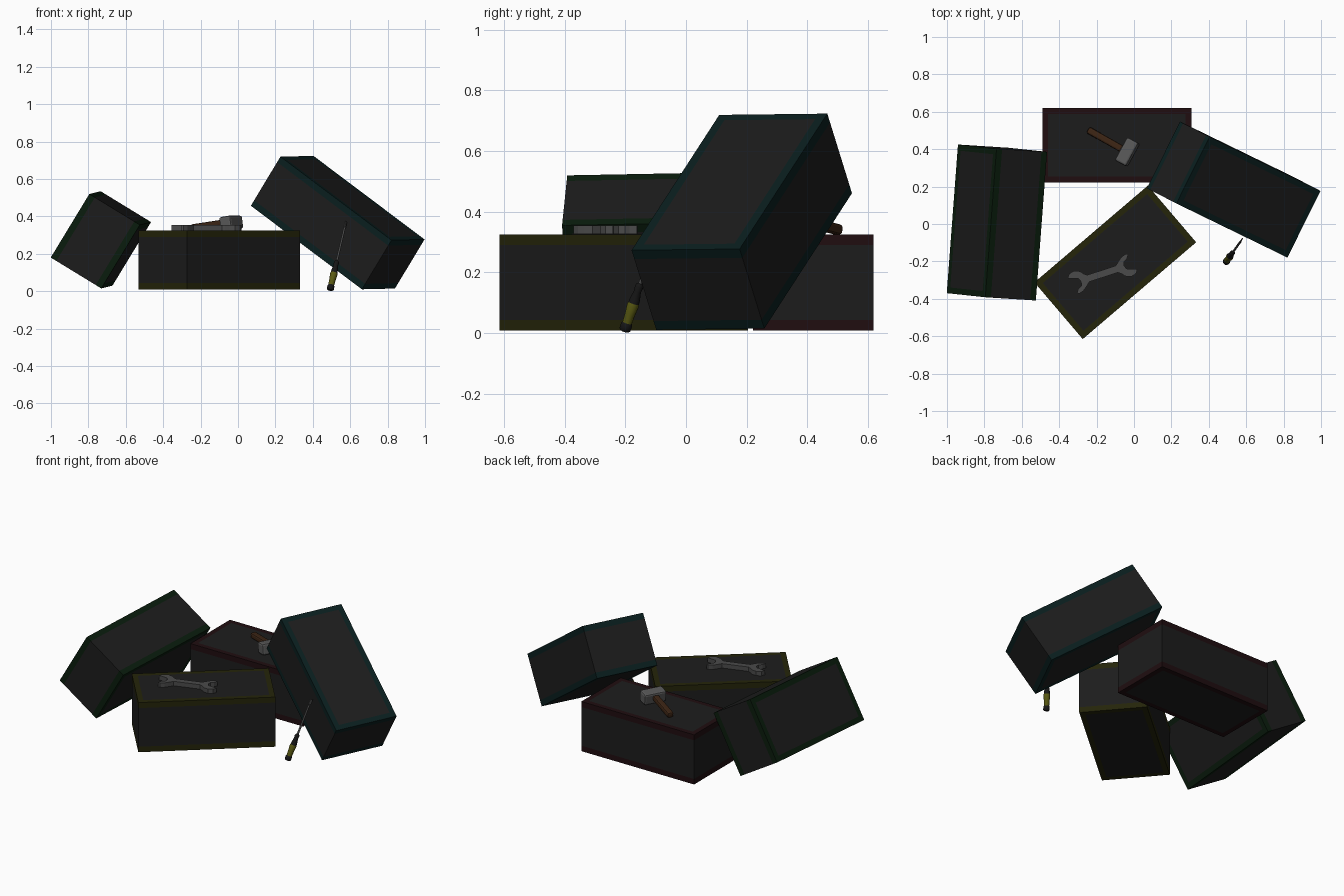
import bpy, bmesh, math
from mathutils import Vector, Matrix

if "Cube" in bpy.data.objects:
    bpy.data.objects.remove(bpy.data.objects["Cube"])


def material(name, r, g, b):
    m = bpy.data.materials.new(name)
    m.diffuse_color = (r, g, b, 1)
    m.use_nodes = True
    m.node_tree.nodes["Principled BSDF"].inputs["Base Color"].default_value = m.diffuse_color
    return m


BODY = material("dark_body", 0.012, 0.012, 0.012)
BLACK = material("black_grip", 0.008, 0.008, 0.008)
YELLOW = material("yellow", 0.018, 0.018, 0.003)
RED = material("red", 0.014, 0.004, 0.005)
GREEN = material("green", 0.003, 0.012, 0.004)
TEAL = material("teal", 0.003, 0.014, 0.014)
BRIGHT = material("bright_yellow", 0.10, 0.10, 0.006)
STEEL = material("steel", 0.07, 0.07, 0.07)
HEAD = material("head_metal", 0.10, 0.10, 0.10)
WOOD = material("wood", 0.045, 0.018, 0.007)


def finish(name, bm, mats, matrix):
    bmesh.ops.recalc_face_normals(bm, faces=bm.faces)
    me = bpy.data.meshes.new(name)
    bm.to_mesh(me)
    bm.free()
    for m in mats:
        me.materials.append(m)
    ob = bpy.data.objects.new(name, me)
    bpy.context.collection.objects.link(ob)
    ob.matrix_world = matrix
    return ob


def frame(center, along, up):
    """Matrix with local x along the length and local z near up."""
    x = Vector(along).normalized()
    y = Vector(up).cross(x).normalized()
    z = x.cross(y)
    rot = Matrix((x, y, z)).transposed().to_4x4()
    return Matrix.Translation(center) @ rot


SIZE = (0.797, 0.398, 0.317)
BAND, BORDER = 0.035, 0.045


# Crate with coloured bands and borders at both ends
def crate(name, trim, center, along, up):
    bm = bmesh.new()
    bmesh.ops.create_cube(bm, size=1)
    bmesh.ops.scale(bm, vec=SIZE, verts=bm.verts)
    cut = SIZE[2] / 2 - BAND
    for s in (1, -1):
        bmesh.ops.bisect_plane(bm, geom=bm.verts[:] + bm.edges[:] + bm.faces[:],
                               plane_co=(0, 0, s * cut), plane_no=(0, 0, 1))
    caps = [f for f in bm.faces if abs(f.normal.z) > 0.9]
    for f in bm.faces:
        if abs(f.calc_center_median().z) > cut:
            f.material_index = 1
    bmesh.ops.inset_individual(bm, faces=caps, thickness=BORDER)
    for f in caps:
        f.material_index = 0
    return finish(name, bm, [BODY, trim], frame(center, along, up))


crate("red_crate", RED, (-0.092, 0.42, 0.167), (1, 0, 0), (0, 0, 1))
crate("yellow_crate", YELLOW, (-0.1, -0.205, 0.167), (0.60, 0.512, 0), (0, 0, 1))
crate("green_crate", GREEN, (-0.733, 0.008, 0.275), (0.06, 0.795, 0.015), (0.27, -0.017, -0.165))
crate("teal_crate", TEAL, (0.533, 0.184, 0.367), (0.585, -0.285, -0.44), (0.155, -0.08, 0.265))


# Wrench: half outline, repeated by a half turn
half = [(-0.08, 0.019), (0.08, 0.019), (0.105, 0.04), (0.125, 0.055), (0.15, 0.062), (0.163, 0.056),
        (0.148, 0.036), (0.128, 0.026), (0.122, 0.006), (0.13, -0.014), (0.15, -0.022),
        (0.185, -0.034), (0.17, -0.055), (0.14, -0.062), (0.112, -0.05), (0.095, -0.03)]
outline = half + [(-x, -y) for x, y in half]
bm = bmesh.new()
face = bm.faces.new([bm.verts.new((x, y, 0)) for x, y in outline])
ext = bmesh.ops.extrude_face_region(bm, geom=[face])
bmesh.ops.translate(bm, vec=(0, 0, 0.028),
                    verts=[v for v in ext["geom"] if isinstance(v, bmesh.types.BMVert)])
finish("wrench", bm, [STEEL], frame((-0.168, -0.266, 0.326), (0.951, 0.309, 0), (0, 0, 1)))


# Bevelled block for the mallet parts
def block(name, mat, size, bevel, matrix):
    bm = bmesh.new()
    bmesh.ops.create_cube(bm, size=1)
    bmesh.ops.scale(bm, vec=size, verts=bm.verts)
    bmesh.ops.bevel(bm, geom=bm.edges[:], offset=bevel, segments=2, affect='EDGES', profile=0.5)
    return finish(name, bm, [mat], matrix)


block("mallet_head", HEAD, (0.142, 0.07, 0.07), 0.011,
      frame((-0.036, 0.385, 0.366), (0.065, 0.12, 0), (-0.13, 0.07, 1)))
block("mallet_handle", WOOD, (0.21, 0.038, 0.034), 0.010,
      frame((-0.155, 0.452, 0.354), (0.17, -0.096, 0.026), (0, 0, 1)))


# Screwdriver: lathed sections along its axis
def lathe(name, mat, profile, matrix, sides=12):
    bm = bmesh.new()
    rings = []
    for x, r in profile:
        rings.append([bm.verts.new((x, r * math.cos(a), r * math.sin(a)))
                      for a in [2 * math.pi * i / sides for i in range(sides)]])
    for p, q in zip(rings, rings[1:]):
        for i in range(sides):
            j = (i + 1) % sides
            bm.faces.new((p[i], p[j], q[j], q[i]))
    bm.faces.new(rings[0])
    bm.faces.new(rings[-1])
    for f in bm.faces:
        f.smooth = len(f.verts) == 4
    return finish(name, bm, [mat], matrix)


axis = frame((0.492, -0.203, 0.006), (0.085, 0.12, 0.365), (1, -0.5, 0))
lathe("screwdriver_cap", BLACK, [(0, 0.014), (0.005, 0.019), (0.024, 0.019), (0.03, 0.016)], axis)
lathe("screwdriver_handle", BRIGHT, [(0.03, 0.016), (0.06, 0.017), (0.09, 0.02), (0.1, 0.018)], axis)
lathe("screwdriver_grip", BLACK, [(0.1, 0.018), (0.115, 0.017), (0.14, 0.012), (0.158, 0.014),
                                  (0.165, 0.012), (0.17, 0.007)], axis)
lathe("screwdriver_shaft", STEEL, [(0.17, 0.006), (0.36, 0.006)], axis, 8)
block("screwdriver_tip", STEEL, (0.036, 0.018, 0.006), 0.001,
      axis @ Matrix.Translation((0.376, 0, 0)))
